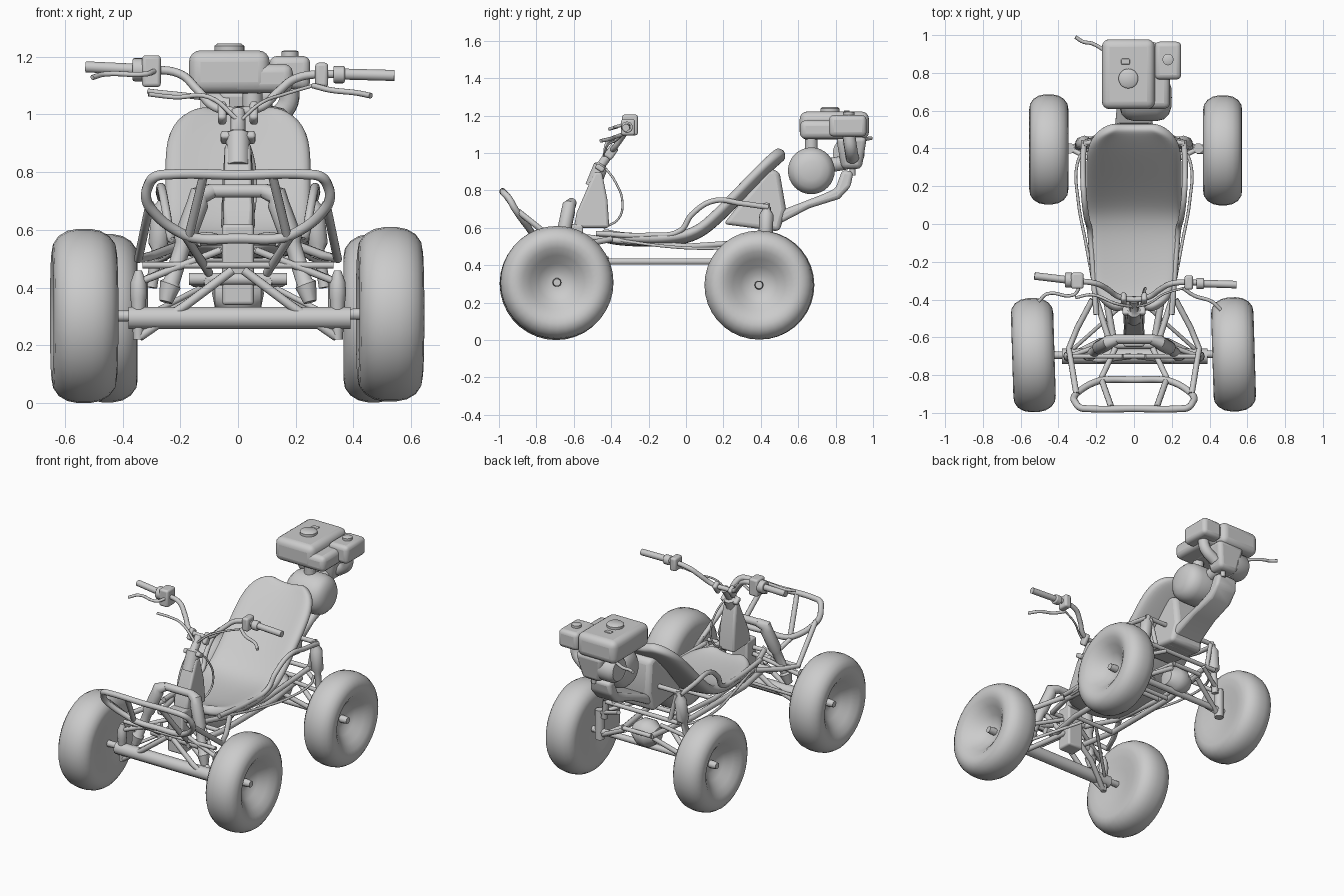
import bpy, bmesh, math
from mathutils import Matrix, Vector

if "Cube" in bpy.data.objects:
    bpy.data.objects.remove(bpy.data.objects["Cube"])


def add(name, bm, bevel=0, seg=3):
    bmesh.ops.recalc_face_normals(bm, faces=bm.faces)
    me = bpy.data.meshes.new(name)
    bm.to_mesh(me)
    bm.free()
    ob = bpy.data.objects.new(name, me)
    bpy.context.collection.objects.link(ob)
    if bevel:
        m = ob.modifiers.new("bevel", 'BEVEL')
        m.width, m.segments, m.limit_method = bevel, seg, 'ANGLE'
    return ob


def tube(name, pts, r, curved=False, radii=None, both=False):
    """Round tube along points; radii are multipliers, both adds the mirrored side."""
    for s in ((1, -1) if both else (1,)):
        cu = bpy.data.curves.new(name, 'CURVE')
        cu.dimensions, cu.bevel_depth, cu.bevel_resolution = '3D', r, 3
        cu.use_fill_caps = True
        cu.resolution_u = 6 if curved else 1
        sp = cu.splines.new('BEZIER')
        sp.bezier_points.add(len(pts) - 1)
        for i, (bp, p) in enumerate(zip(sp.bezier_points, pts)):
            bp.co = (p[0] * s, p[1], p[2])
            bp.radius = radii[i] if radii else 1
            bp.handle_left_type = bp.handle_right_type = 'AUTO' if curved else 'VECTOR'
        tmp = bpy.data.objects.new(name + "_path", cu)
        bpy.context.collection.objects.link(tmp)
        bpy.context.view_layer.update()
        me = bpy.data.meshes.new_from_object(tmp)
        bpy.data.objects.remove(tmp)
        bpy.context.collection.objects.link(bpy.data.objects.new(name, me))


def box(name, loc, size, bevel=0.01, seg=3, taper=1, rot=0):
    bm = bmesh.new()
    bmesh.ops.create_cube(bm, size=1)
    for v in bm.verts:
        k = taper if v.co.z < 0 else 1
        v.co = Vector((v.co.x * size[0] * k, v.co.y * size[1] * k, v.co.z * size[2]))
    bm.transform(Matrix.Translation(loc) @ Matrix.Rotation(rot, 4, 'X'))
    return add(name, bm, bevel, seg)


def prism(name, prof, bevel=0.015):
    """Body from a side profile of (y, z, half width)."""
    bm = bmesh.new()
    a, b = [[bm.verts.new((s * w, y, z)) for y, z, w in prof] for s in (1, -1)]
    bm.faces.new(a)
    bm.faces.new(b[::-1])
    for i in range(len(prof)):
        j = (i + 1) % len(prof)
        bm.faces.new((a[i], b[i], b[j], a[j]))
    return add(name, bm, bevel)


def lathe(name, prof, loc, axis='X', side=1, n=36, turn=0, bevel=0):
    """Revolve (offset along axis, radius)."""
    bm = bmesh.new()
    rings = [[bm.verts.new((a * side, r * math.cos(2 * math.pi * i / n), r * math.sin(2 * math.pi * i / n)))
              for i in range(n)] for a, r in prof]
    for p, q in zip(rings, rings[1:]):
        for i in range(n):
            bm.faces.new((p[i], p[(i + 1) % n], q[(i + 1) % n], q[i]))
    bmesh.ops.remove_doubles(bm, verts=bm.verts, dist=1e-5)
    if axis == 'Z':
        bm.transform(Matrix.Rotation(-math.pi / 2, 4, 'Y'))
    bm.transform(Matrix.Translation(loc) @ Matrix.Rotation(turn, 4, 'Z'))
    return add(name, bm, bevel)


# wheels: balloon tyre, dished outside, nearly flat inside
TYRE = [(.0, 0), (.0, .027), (.005, .06), (.03, .1), (.07, .145), (.098, .185),
        (.108, .22), (.103, .25), (.085, .277), (.055, .295), (.02, .302), (-.02, .302), (-.055, .295),
        (-.085, .277), (-.105, .25), (-.11, .22), (-.105, .17), (-.092, .1), (-.085, .04), (-.085, 0)]
for name, loc, side, k, turn in (("front_left_wheel", (-.534, -.694, .302), -1, 1, .03),
                                 ("front_right_wheel", (.528, -.69, .308), 1, 1, .03),
                                 ("rear_left_wheel", (-.452, .395, .294), -1, .965, 0),
                                 ("rear_right_wheel", (.47, .39, .294), 1, .965, 0)):
    lathe(name, [(a * (1.03 if k == 1 else .95), r * k) for a, r in TYRE], loc, 'X', side, turn=turn)
    s, (x, y, z) = side, loc
    tube(name + "_stub", [(s * .33, y, z), (x + s * .02, y, z), (x + s * .05, y, z)], .02, radii=[.9, 1.2, 1])

# bucket seat: cross sections along a side path
SEAT = [(-.44, .60, .09), (-.41, .59, .17), (-.33, .575, .225), (-.12, .57, .242), (.02, .59, .248), (.11, .655, .25),
        (.25, .80, .25), (.38, .935, .25), (.46, 1.01, .2), (.495, 1.035, .11)]
bm = bmesh.new()
rows = []
for y, z, w in SEAT:
    lean = min(1, max(0, (y + .05) / .2))
    row = []
    for i in range(7):
        t = i / 3 - 1
        lift = .02 * t * t - .015
        row.append(bm.verts.new((w * t, y - lift * lean * .7, z + lift)))
    rows.append(row)
for p, q in zip(rows, rows[1:]):
    for i in range(6):
        bm.faces.new((p[i], p[i + 1], q[i + 1], q[i]))
seat = add("seat", bm)
if seat.data.polygons[20].normal.z < 0:
    seat.data.flip_normals()
m = seat.modifiers.new("thickness", 'SOLIDIFY')
m.thickness, m.offset = .06, -1
m = seat.modifiers.new("smooth", 'SUBSURF')
m.levels = m.render_levels = 2

# seat side tubes and cables
tube("seat_side_tube", [(.2, -.48, .57), (.22, -.2, .56), (.235, -.03, .585), (.25, .03, .67), (.265, .15, .745),
                        (.27, .3, .73), (.265, .44, .71)], .015, True, both=True)
tube("side_cable", [(.25, .42, .5), (.3, .32, .5), (.295, .12, .49), (.255, -.1, .5), (.2, -.4, .54)], .008, True, both=True)

# chassis rails and cross members
tube("upper_rail", [(.13, -.62, .56), (.2, -.4, .535), (.2, 0, .5), (.2, .45, .53)], .016, both=True)
tube("lower_rail", [(.1, -.66, .42), (.15, -.38, .42), (.15, .15, .42), (.1, .5, .42)], .018, both=True)
for y, z, w in ((-.62, .56, .13), (-.38, .42, .15), (-.36, .535, .2), (.15, .42, .15), (0, .5, .2), (.45, .53, .26), (.5, .42, .1)):
    tube("cross_member", [(-w, y, z), (w, y, z)], .014)

# front axle beam, knuckles and suspension arms
tube("front_axle_beam", [(-.38, -.70, .295), (.39, -.70, .295)], .04)
tube("front_upper_bar", [(-.33, -.7, .478), (.33, -.7, .478)], .012)
tube("front_middle_bar", [(-.17, -.64, .43), (.17, -.64, .43)], .022)
tube("front_knuckle", [(.345, -.7, .22), (.345, -.7, .36), (.345, -.7, .38), (.345, -.7, .42), (.345, -.7, .46)],
     .03, radii=[.6, .9, 1, .9, .4], both=True)
for y in (-.62, -.72):
    tube("front_lower_arm", [(.02, y + .02, .46), (.18, y, .34), (.34, -.7, .23)], .016, both=True)
    tube("front_upper_arm", [(.06, y + .02, .53), (.34, -.7, .42)], .013, both=True)
tube("tie_rod", [(.05, -.42, .44), (.32, -.66, .3)], .01, both=True)
tube("front_shock", [(.09, -.61, .735), (.135, -.625, .72), (.14, -.63, .69), (.185, -.655, .57), (.19, -.66, .55),
                     (.23, -.69, .42), (.235, -.69, .41), (.25, -.7, .35)], .038,
     radii=[.7, .95, 1, 1, .75, .75, 1, .6], both=True)
tube("front_shock_bridge", [(-.1, -.61, .735), (.1, -.61, .735)], .024)

# front bumper loop, struts and legs
loop = [(0, -.978, .79), (.24, -.978, .792), (.285, -.972, .785), (.31, -.945, .755), (.318, -.92, .71), (.295, -.89, .665),
        (.2, -.835, .59), (.15, -.825, .572), (0, -.825, .57)]
tube("front_bumper", loop, .018, True, both=True)
tube("bumper_strut", [(.12, -.97, .785), (.17, -.83, .58)], .016, both=True)
tube("bumper_leg", [(.305, -.9, .69), (.345, -.66, .5), (.3, -.55, .51), (.22, -.4, .54)], .016, both=True)
tube("bumper_stay", [(.18, -.83, .575), (.1, -.66, .45)], .015, both=True)

# steering tower and column
prism("steering_tower", [(-.6, .6, .05), (-.585, .68, .055), (-.49, .9, .045), (-.45, .9, .045), (-.42, .75, .055), (-.41, .6, .06)])
box("front_frame_block", (0, -.6, .48), (.11, .1, .28), .012)
tube("steering_column", [(0, -.5, .82), (0, -.455, .93), (0, -.45, .94), (0, -.4, 1.01)], .042, radii=[1, 1, .6, .6])
box("steering_clamp", (0, -.46, .92), (.12, .05, .03), .01, rot=-.6)
for s in (1, -1):
    box("handlebar_clamp", (s * .055, -.4, 1.005), (.03, .05, .075), .012, rot=-.6)

# handlebar, grips and controls
tube("handlebar", [(-.5, -.28, 1.164), (-.32, -.3, 1.155), (-.2, -.315, 1.14), (-.14, -.345, 1.085), (-.08, -.385, 1.025),
                   (0, -.4, 1.012), (.08, -.385, 1.025), (.14, -.345, 1.08), (.2, -.315, 1.125),
                   (.32, -.31, 1.14), (.5, -.32, 1.136)], .015, True)
tube("left_grip", [(-.527, -.275, 1.165), (-.36, -.295, 1.157)], .02)
tube("right_grip", [(.542, -.321, 1.135), (.36, -.315, 1.14)], .02)
box("throttle_housing", (-.30, -.3, 1.15), (.065, .085, .11), .012)
lathe("left_collar", [(-.02, 0), (-.02, .04), (.02, .04), (.02, 0)], (-.345, -.297, 1.155), n=20, bevel=.006)
box("right_switch", (.29, -.31, 1.137), (.045, .075, .085), .012)
lathe("right_collar", [(-.02, 0), (-.02, .03), (.02, .03), (.02, 0)], (.35, -.315, 1.138), n=20, bevel=.006)
tube("left_lever", [(-.29, -.34, 1.15), (-.32, -.375, 1.14), (-.46, -.37, 1.14), (-.505, -.41, 1.128)], .009, True)
tube("right_lever", [(.26, -.34, 1.1), (.32, -.38, 1.085), (.41, -.41, 1.075), (.46, -.455, 1.065)], .01, True)
tube("left_cable", [(-.31, -.39, 1.07), (-.22, -.375, 1.06), (-.1, -.42, 1.06), (0, -.44, .98)], .008, True)
tube("right_cable", [(.26, -.34, 1.1), (.16, -.37, 1.07), (.08, -.42, 1.04), (0, -.44, .97)], .006, True)
tube("loop_cable", [(.02, -.44, .93), (.05, -.38, .85), (.06, -.34, .74), (.05, -.36, .65), (.03, -.44, .6)], .006, True)

# rear suspension, differential and axle
tube("rear_axle", [(-.4, .4, .3), (.4, .4, .3)], .02)
lathe("differential", [(-.09, 0), (-.08, .05), (-.03, .085), (.03, .085), (.08, .05), (.09, 0)], (0, .4, .38), n=20)
for y in (.3, .48):
    tube("rear_lower_arm", [(.1, y, .4), (.32, .4, .28)], .015, both=True)
    tube("rear_upper_arm", [(.15, y, .5), (.34, .4, .42)], .013, both=True)
tube("rear_knuckle", [(.34, .4, .25), (.34, .4, .44)], .028, both=True)
tube("rear_shock", [(.25, .43, .73), (.255, .43, .7), (.262, .43, .67), (.275, .425, .55), (.28, .42, .53), (.3, .41, .4)],
     .038, radii=[.5, .55, 1, 1, .55, .55], both=True)
tube("rear_shock_bar", [(-.26, .43, .72), (.26, .43, .72)], .015)
tube("rear_shock_stay", [(.2, .45, .53), (.24, .44, .71)], .014, both=True)

# cowl behind the seat and the tail that carries the engine
prism("rear_cowl", [(.2, .62, .12), (.44, .92, .1), (.5, .9, .09), (.535, .7, .1), (.5, .58, .12)], .025)
prism("engine_tail", [(.42, .58, .11), (.5, .69, .1), (.72, .775, .08), (.8, .81, .08), (.835, .91, .07),
                      (.895, .9, .07), (.88, .82, .08), (.82, .755, .08), (.66, .705, .09)], .02)

# engine: drum, crankcase, tank, filter box
DRUM = [(-.14, 0), (-.138, .05), (-.125, .09), (-.1, .115), (-.06, .125), (.06, .125), (.1, .115), (.125, .09), (.138, .05), (.14, 0)]
lathe("muffler_drum", DRUM, (.06, .67, .905), n=32)
tube("muffler_pipe", [(.05, .67, 1.0), (.05, .67, 1.08)], .035)
tube("drum_link", [(.05, .74, .93), (.04, .86, .95)], .04)
box("crankcase", (.03, .885, 1.0), (.2, .165, .17), .025, taper=.65)
lathe("flywheel_cover", [(-.05, 0), (-.05, .07), (-.03, .085), (.05, .085), (.05, 0)], (-.08, .87, 1.0), n=28)
tube("output_shaft", [(.04, .89, .96), (.04, .89, .88)], .016)
box("fuel_tank", (-.03, .793, 1.147), (.28, .37, .15), .04, 4)
box("engine_shroud", (.08, .76, 1.125), (.22, .3, .1), .03)
CAP = [(-.03, 0), (-.03, .052), (.012, .052), (.02, .042), (.02, 0)]
lathe("tank_cap", CAP, (-.03, .77, 1.225), 'Z', n=28)
box("tank_latch", (-.045, .86, 1.22), (.045, .03, .015), .004)
box("air_filter", (.18, .865, 1.145), (.14, .2, .115), .025)
lathe("filter_knob", [(-.02, 0), (-.02, .03), (.008, .03), (.012, .02), (.012, 0)], (.18, .87, 1.21), 'Z', n=12)
tube("filter_duct", [(.18, .87, 1.1), (.17, .88, 1.03), (.1, .89, .97)], .035, True)
tube("engine_lever", [(-.13, .9, 1.06), (-.22, .955, 1.07), (-.27, .965, 1.075), (-.31, .99, 1.08)], .01, True)

# soft shading with crisp edges
for ob in bpy.context.collection.objects:
    ob.select_set(True)
    bpy.context.view_layer.objects.active = ob
bpy.ops.object.shade_smooth_by_angle(angle=math.radians(40))
